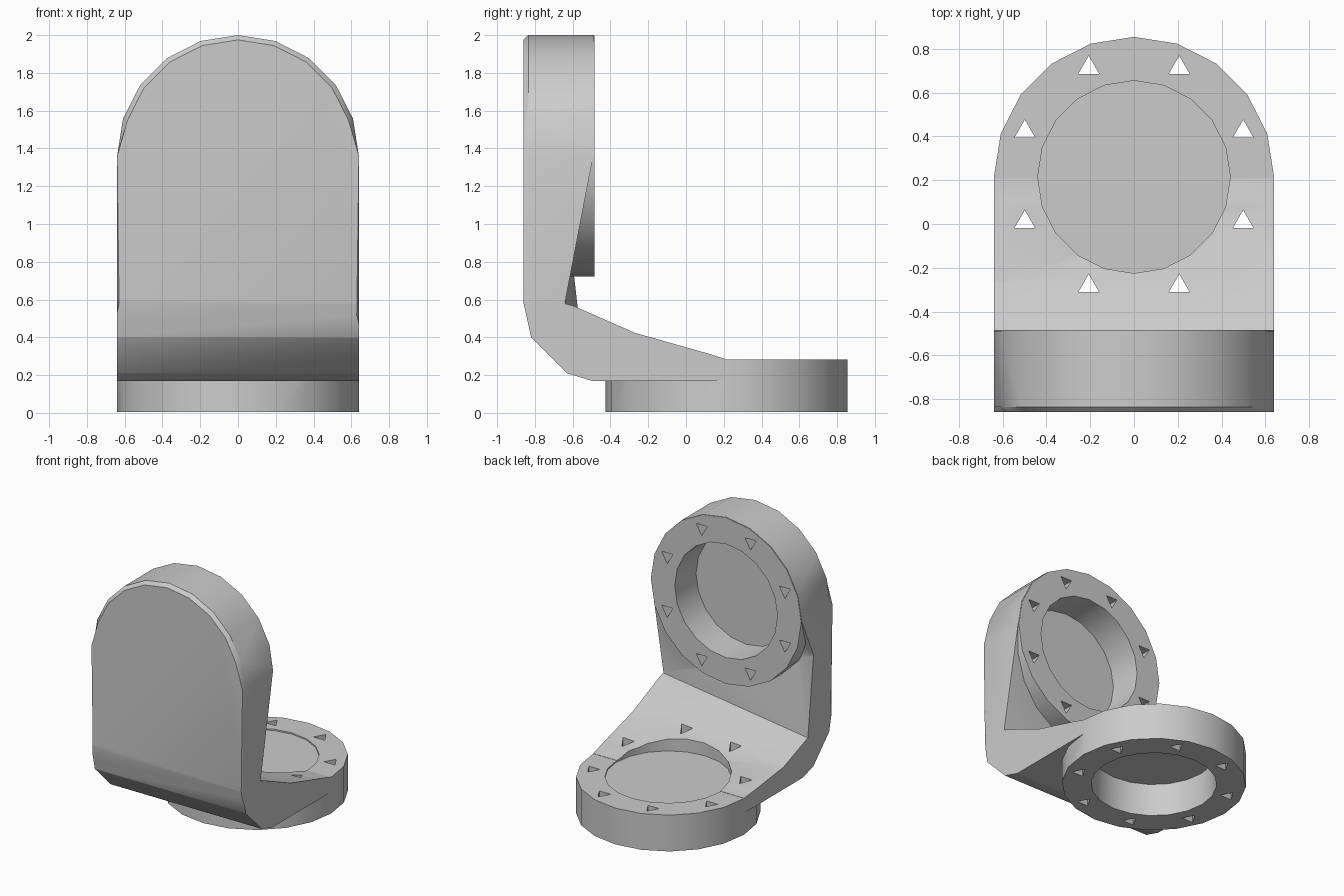
import bpy, bmesh, math
from mathutils import Matrix, Vector

cube = bpy.data.objects.get("Cube")
if cube:
    bpy.data.objects.remove(cube, do_unlink=True)

grey = bpy.data.materials.new("light_grey")
grey.use_nodes = True
colour = (0.6, 0.6, 0.6, 1)
grey.diffuse_color = colour
grey.node_tree.nodes["Principled BSDF"].inputs["Base Color"].default_value = colour

R = 0.64            # outer radius of both joint rings
BORE = 0.44         # radius of the recesses
FRONT = -0.86
UP = Vector((0, -0.485, 1.36))     # back face centre of the upright ring
BASE = Vector((0, 0.215, 0))       # centre of the base ring
BACKWARD = Matrix.Rotation(-math.pi / 2, 4, 'X')   # turns +z towards +y


def add_mesh(name, bm):
    bmesh.ops.recalc_face_normals(bm, faces=bm.faces)
    mesh = bpy.data.meshes.new(name)
    bm.to_mesh(mesh)
    bm.free()
    mesh.materials.append(grey)
    obj = bpy.data.objects.new(name, mesh)
    bpy.context.collection.objects.link(obj)
    return obj


def loft(start, end):
    """Solid between two outlines with the same number of points."""
    bm = bmesh.new()
    a = [bm.verts.new(p) for p in start]
    b = [bm.verts.new(p) for p in end]
    bm.faces.new(a)
    bm.faces.new(b[::-1])
    for i in range(len(a)):
        bm.faces.new((a[i - 1], a[i], b[i], b[i - 1]))
    return bm


def disc(name, centre, low, high, r_low, r_high, sides=20, turn=Matrix()):
    """Cylinder or cone from low to high along its axis."""
    bm = bmesh.new()
    bmesh.ops.create_cone(bm, cap_ends=True, segments=sides, radius1=r_low,
                          radius2=r_high, depth=high - low)
    shift = Matrix.Translation((0, 0, (low + high) / 2))
    bm.transform(Matrix.Translation(centre) @ turn @ shift)
    return add_mesh(name, bm)


def combine(target, tool, operation):
    mod = target.modifiers.new(operation.lower(), 'BOOLEAN')
    mod.operation, mod.object, mod.solver = operation, tool, 'EXACT'
    tool.hide_render = True
    bpy.context.view_layer.objects.active = target
    bpy.ops.object.modifier_apply(modifier=mod.name)
    bpy.data.objects.remove(tool, do_unlink=True)


# Elbow: side profiles (y, z) lofted across the width, with a lower inner
# corner on the right side
outer = [(-0.488, 2.1), (FRONT, 2.1), (FRONT, 0.58), (-0.82, 0.4), (-0.63, 0.21),
         (-0.5, 0.17), (0.21, 0.17), (0.21, 0.285)]
left = outer + [(0.1, 0.32), (-0.27, 0.425), (-0.6, 0.57), (-0.64, 0.58), (-0.488, 1.37)]
right = outer + [(0.1, 0.295), (-0.27, 0.34), (-0.56, 0.45), (-0.63, 1.06), (-0.488, 1.37)]
bm = loft([(-0.66, y, z) for y, z in right], [(0.66, y, z) for y, z in left])
bmesh.ops.triangulate(bm, faces=[f for f in bm.faces if len(f.verts) == 4])
bracket = add_mesh("elbow_bracket", bm)

# Trim it to an arched outline with a bevelled front rim
arch = [(R * math.cos(math.pi * i / 10), UP.z + R * math.sin(math.pi * i / 10))
        for i in range(11)] + [(-R, -0.5), (R, -0.5)]
bm = loft([(x, FRONT, z) for x, z in arch], [(x, 1.1, z) for x, z in arch])
rim = [e for e in bm.edges if all(v.co.y < FRONT + 0.01 for v in e.verts)]
bmesh.ops.bevel(bm, geom=rim, offset=0.025, segments=1, affect='EDGES')
combine(bracket, add_mesh("arch_outline", bm), 'INTERSECT')

# Upright and base rings
combine(bracket, disc("upright_ring", UP, -0.25, 0, R - 0.003, R - 0.003, turn=BACKWARD), 'UNION')
combine(bracket, disc("base_ring", BASE, 0.005, 0.283, R, R), 'UNION')

# Round recesses: back of the upright, underside and top of the base
combine(bracket, disc("upright_bore", UP, -0.25, 0.2, 0.43, BORE, turn=BACKWARD), 'DIFFERENCE')
combine(bracket, disc("base_bore", BASE, -0.1, 0.25, BORE, 0.43), 'DIFFERENCE')
combine(bracket, disc("top_bore", BASE, 0.273, 0.7, BORE, BORE), 'DIFFERENCE')

# Eight small bolt holes around each ring
for i in range(8):
    a = math.radians(22.5 + 45 * i)
    x, w = 0.54 * math.cos(a), 0.54 * math.sin(a)
    combine(bracket, disc("base_bolt", BASE + Vector((x, w, 0)), -0.1, 0.7,
                          0.055, 0.055, 3), 'DIFFERENCE')
    combine(bracket, disc("upright_bolt", UP + Vector((x, 0, w)), -0.35, 0.2,
                          0.055, 0.055, 3, BACKWARD), 'DIFFERENCE')

# Smooth shading with sharp edges kept
bpy.ops.object.select_all(action='DESELECT')
bracket.select_set(True)
bpy.context.view_layer.objects.active = bracket
bpy.ops.object.shade_smooth_by_angle(angle=math.radians(38))
